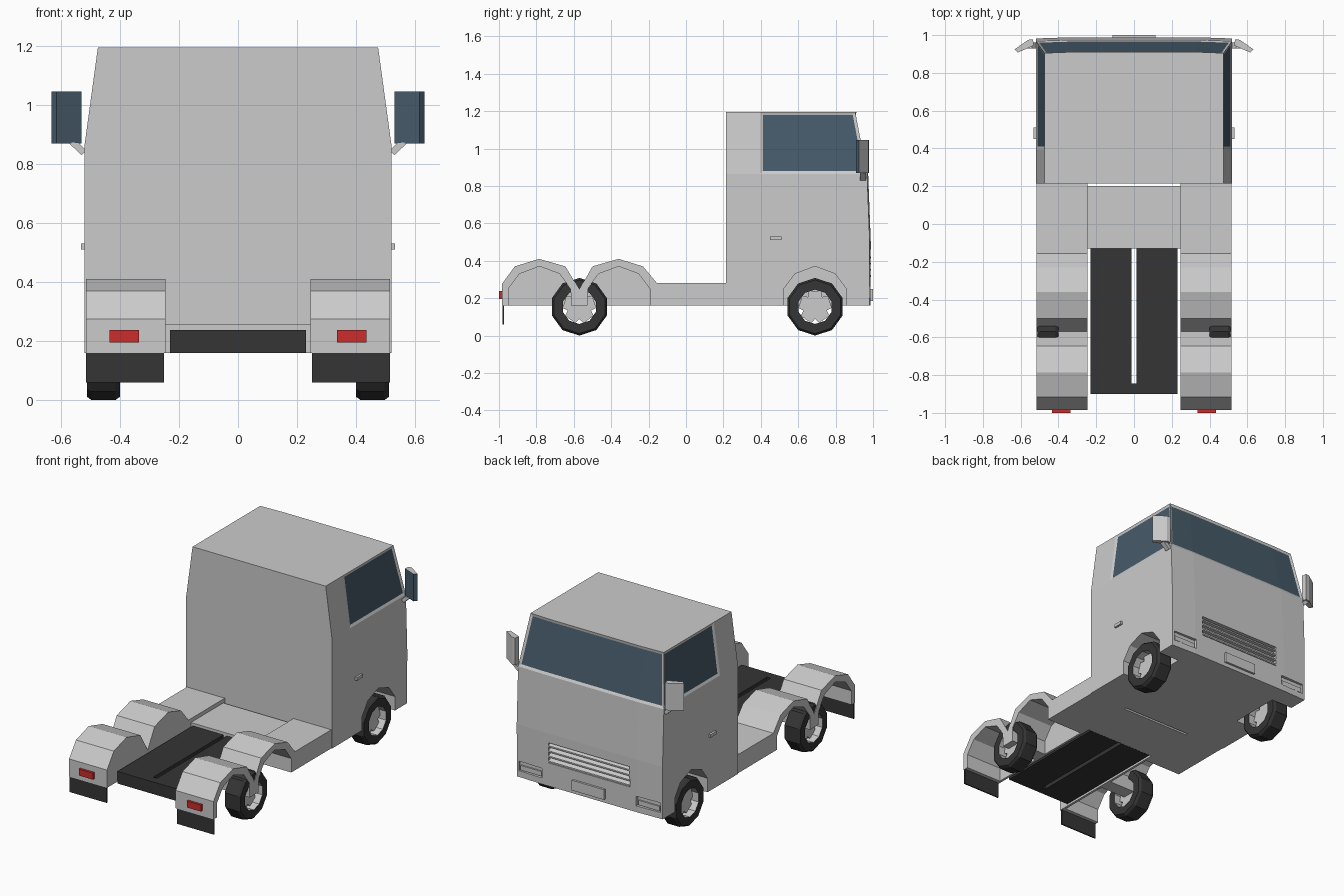
import bpy
import bmesh
from math import sin, cos, radians
from mathutils import Vector

old = bpy.data.objects.get("Cube")
if old:
    bpy.data.objects.remove(old, do_unlink=True)


def material(name, rgb):
    m = bpy.data.materials.new(name)
    m.use_nodes = True
    m.diffuse_color = (*rgb, 1)
    m.node_tree.nodes["Principled BSDF"].inputs["Base Color"].default_value = (*rgb, 1)
    return m


GREY = material("light grey paint", (0.6, 0.6, 0.6))
BLACK = material("dark rubber", (0.035, 0.035, 0.035))
GLASS = material("blue grey glass", (0.062, 0.105, 0.145))
RED = material("red lens", (0.6, 0.025, 0.025))


def finish(name, bm, *mats):
    bmesh.ops.recalc_face_normals(bm, faces=bm.faces)
    mesh = bpy.data.meshes.new(name)
    bm.to_mesh(mesh)
    bm.free()
    for m in mats:
        mesh.materials.append(m)
    ob = bpy.data.objects.new(name, mesh)
    bpy.context.collection.objects.link(ob)
    return ob


def prism(name, pts, axis, a, b, *mats):
    """Extrude a 2D outline along an axis from a to b."""
    bm = bmesh.new()

    def place(p, h):
        return {"x": (h, p[0], p[1]), "y": (p[0], h, p[1]), "z": (p[0], p[1], h)}[axis]

    lo = [bm.verts.new(place(p, a)) for p in pts]
    hi = [bm.verts.new(place(p, b)) for p in pts]
    bm.faces.new(lo)
    bm.faces.new(hi)
    n = len(pts)
    for i in range(n):
        j = (i + 1) % n
        bm.faces.new((lo[i], lo[j], hi[j], hi[i]))
    return finish(name, bm, *mats)


def box(name, x, y, z, *mats):
    outline = [(x[0], y[0]), (x[1], y[0]), (x[1], y[1]), (x[0], y[1])]
    return prism(name, outline, "z", z[0], z[1], *mats)


def cut(ob, cutters):
    bpy.context.view_layer.objects.active = ob
    for c in cutters:
        c.hide_render = True
        mod = ob.modifiers.new("cut", "BOOLEAN")
        mod.operation = "DIFFERENCE"
        mod.solver = "EXACT"
        mod.object = c
        bpy.ops.object.modifier_apply(modifier=mod.name)
        bpy.data.objects.remove(c, do_unlink=True)


def arch_cutter(y, a, b):
    half = [(0.167, 0.1), (0.167, 0.25), (0.107, 0.33)]
    pts = [(y - d, z) for d, z in half] + [(y, 0.37)] + [(y + d, z) for d, z in reversed(half)]
    return prism("arch_cutter", pts, "x", a, b)


# Cab shell lofted from horizontal sections
bm = bmesh.new()
rings = []
for z, w, front in [(0.16, 0.52, 0.98), (0.5, 0.52, 0.982), (0.865, 0.52, 0.968), (1.195, 0.475, 0.905)]:
    m = w * 0.67
    outline = [(w, 0.215), (w, front), (m, front + 0.006),
               (-m, front + 0.006), (-w, front), (-w, 0.215)]
    rings.append([bm.verts.new((x, y, z)) for x, y in outline])
for r, s in zip(rings, rings[1:]):
    for i in range(6):
        j = (i + 1) % 6
        bm.faces.new((r[i], r[j], s[j], s[i]))
bm.faces.new(rings[0])
bm.faces.new(rings[-1])
bmesh.ops.bisect_plane(bm, geom=bm.verts[:] + bm.edges[:] + bm.faces[:],
                       plane_co=(0, 0.395, 0), plane_no=(0, 1, 0))
bmesh.ops.recalc_face_normals(bm, faces=bm.faces)

# Windscreen and side windows as inset faces
upper = [f for f in bm.faces if 0.9 < f.calc_center_median().z < 1.15]
panes = [[f for f in upper if f.normal.y > 0.7]]
panes += [[f for f in upper if f.normal.x * s > 0.7 and f.calc_center_median().y > 0.5] for s in (1, -1)]
for pane in panes:
    bmesh.ops.inset_region(bm, faces=pane, thickness=0.016, depth=-0.006, use_even_offset=True)
    for f in pane:
        f.material_index = 1
cab = finish("cab", bm, GREY, GLASS)

# Wheel arches, grille recess and lamp recesses
cutters = [arch_cutter(0.69, *sorted((s * 0.37, s * 0.6))) for s in (1, -1)]
cutters.append(box("grille_cutter", (-0.29, 0.29), (0.965, 1.1), (0.31, 0.44)))
for s in (1, -1):
    cutters.append(box("lamp_cutter", sorted((s * 0.335, s * 0.505)), (0.968, 1.1), (0.2, 0.262)))
cut(cab, cutters)

for i in range(4):
    z = 0.314 + i * 0.033
    slat = [(0.96, z), (0.988, z), (0.988, z + 0.009), (0.96, z + 0.022)]
    prism("grille_slat", slat, "x", -0.289, 0.289, GREY)
box("front_plate", (-0.115, 0.115), (0.97, 1.0), (0.185, 0.25), GREY)

# Middle deck and slotted coupling plate
box("middle_deck", (-0.245, 0.245), (-0.13, 0.2), (0.16, 0.255), GREY)
slot = [(-0.23, -0.9), (0.23, -0.9), (0.23, -0.131), (0.013, -0.131), (0.013, -0.845),
        (-0.013, -0.845), (-0.013, -0.131), (-0.23, -0.131)]
prism("coupling_plate", slot, "z", 0.16, 0.238, BLACK)

# Outline of a rear fender with two humps and side deck
fender_outline = [(0.215, 0.16), (0.215, 0.28), (-0.155, 0.28), (-0.23, 0.37), (-0.36, 0.41),
                  (-0.5, 0.37), (-0.57, 0.245), (-0.645, 0.37), (-0.785, 0.41),
                  (-0.915, 0.37), (-0.985, 0.275), (-0.985, 0.16)]


def wheel(side, y):
    # Tyre ring with a grey inner rim
    bm = bmesh.new()
    profile = [(0.092, 0.4), (0.143, 0.4), (0.154, 0.415), (0.154, 0.497), (0.143, 0.512), (0.092, 0.512)]
    loops = []
    for k in range(10):
        t = radians(90 + 36 * k)
        loops.append([bm.verts.new((side * x, y + r * cos(t), 0.154 + r * sin(t))) for r, x in profile])
    n = len(profile)
    for k in range(10):
        a, b = loops[k], loops[(k + 1) % 10]
        for i in range(n):
            j = (i + 1) % n
            f = bm.faces.new((a[i], a[j], b[j], b[i]))
            f.material_index = 1 if i == n - 1 else 0
    finish("tyre", bm, BLACK, GREY)
    # Five-spoke hub
    star = []
    for k in range(5):
        for turn, r in ((-22, 0.09), (22, 0.09), (36, 0.065)):
            t = radians(90 + 72 * k + turn)
            star.append((y + r * cos(t), 0.154 + r * sin(t)))
    prism("wheel_hub", star, "x", side * 0.44, side * 0.47, GREY)


for s in (1, -1):
    fender = prism("rear_fender", fender_outline, "x", s * 0.245, s * 0.515, GREY)
    cut(fender, [arch_cutter(y, *sorted((s * 0.26, s * 0.6))) for y in (-0.783, -0.36)])

    wheel(s, 0.69)
    wheel(s, -0.57)

    box("mud_flap", sorted((s * 0.25, s * 0.515)), (-0.981, -0.973), (0.06, 0.16), BLACK)
    box("tail_light", sorted((s * 0.335, s * 0.435)), (-1.0, -0.98), (0.195, 0.237), RED)
    box("door_handle", sorted((s * 0.515, s * 0.533)), (0.45, 0.51), (0.51, 0.53), GREY)
    box("front_lamp", sorted((s * 0.345, s * 0.495)), (0.96, 0.977), (0.205, 0.235), GREY)

    # Wing mirror with glass on the faces looking backward
    shape = [(0.53, 0.945), (0.615, 0.908), (0.632, 0.925), (0.56, 0.975), (0.535, 0.978)]
    mirror = prism("wing_mirror", [(s * x, y) for x, y in shape], "z", 0.87, 1.045, GREY, GLASS)
    for p in mirror.data.polygons:
        if p.normal.dot(Vector((0, -1, 0))) > 0.6:
            p.material_index = 1
    arm = [(0.515, 0.845), (0.53, 0.83), (0.575, 0.872), (0.54, 0.872)]
    prism("mirror_arm", [(s * x, z) for x, z in arm], "y", 0.93, 0.962, GREY)
